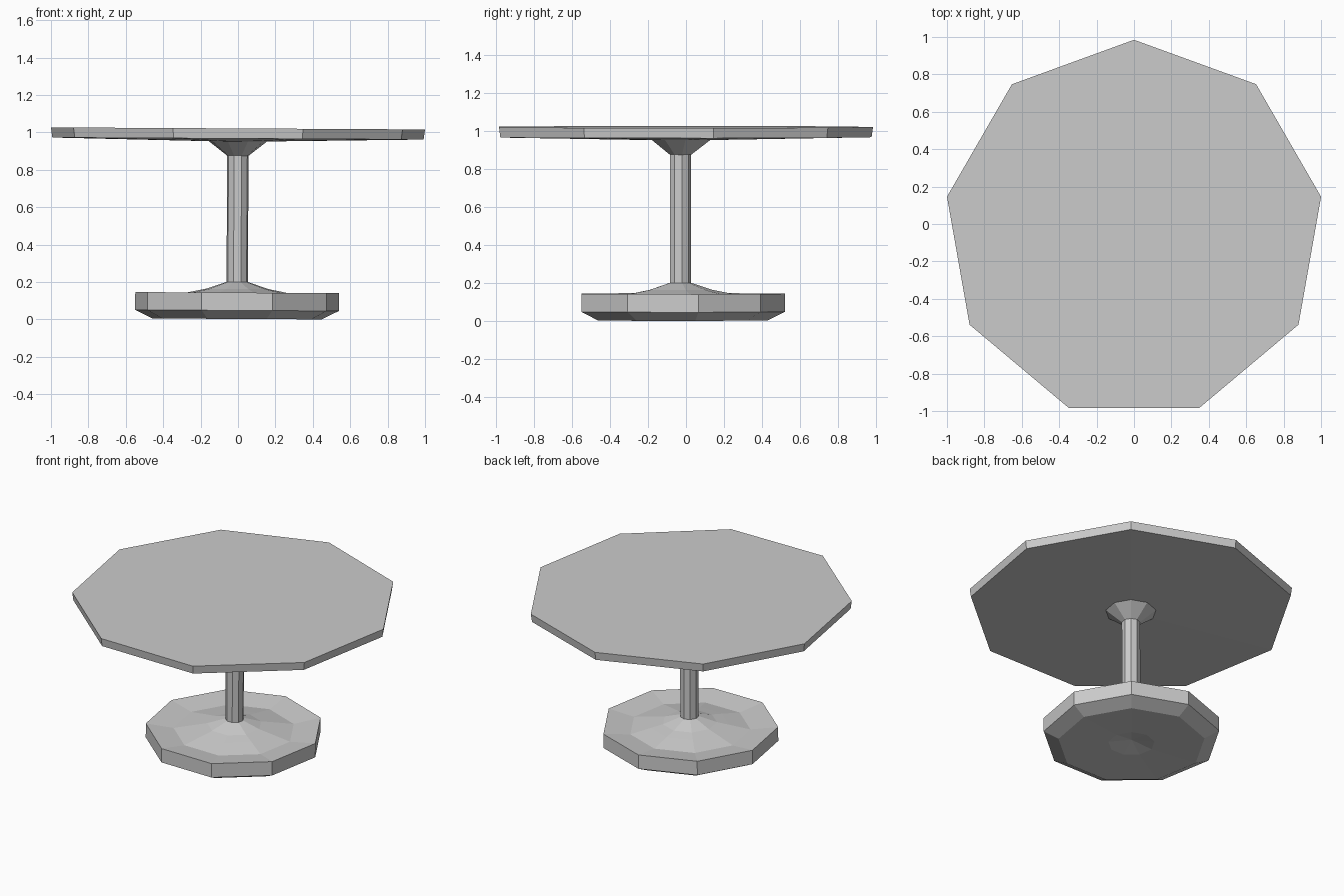
import bpy, bmesh, math

if "Cube" in bpy.data.objects:
    bpy.data.objects.remove(bpy.data.objects["Cube"])

SIDES = 9
CENTRE = (-0.0055, -0.0306, 0.0)
LEAN = 0.0055  # the whole table leans very slightly to the right


def lathe(name, profile):
    """Nine-sided turned part; profile is (radius, z), radius 0 closes to a point."""
    bm = bmesh.new()
    rings = []
    for r, z in profile:
        if r == 0:
            rings.append([bm.verts.new((0, 0, z))] * SIDES)
        else:
            angles = [math.radians(90 + 360 * k / SIDES) for k in range(SIDES)]
            rings.append([bm.verts.new((r * math.cos(a), r * math.sin(a), z)) for a in angles])
    for lo, hi in zip(rings, rings[1:]):
        for i in range(SIDES):
            j = (i + 1) % SIDES
            corners = list(dict.fromkeys([lo[i], lo[j], hi[j], hi[i]]))
            bm.faces.new(corners)
    mesh = bpy.data.meshes.new(name)
    bm.to_mesh(mesh)
    bm.free()
    obj = bpy.data.objects.new(name, mesh)
    obj.location = CENTRE
    obj.rotation_euler = (0, LEAN, 0)
    bpy.context.collection.objects.link(obj)
    return obj


# Foot: hollowed underside, bevelled rim, dished top rising to the column
lathe("base", [(0, 0.04), (0.145, 0.012), (0.46, 0.0025), (0.553, 0.048),
               (0.553, 0.143), (0.38, 0.12), (0.25, 0.147),
               (0.17, 0.163), (0.058, 0.2)])

# Column with a flared collar under the top
lathe("column", [(0.058, 0.2), (0.058, 0.875), (0.158, 0.952)])

# Table top, rim tapering slightly downwards
lathe("table_top", [(0.158, 0.952), (1.008, 0.967), (1.0154, 1.021), (0, 1.021)])
